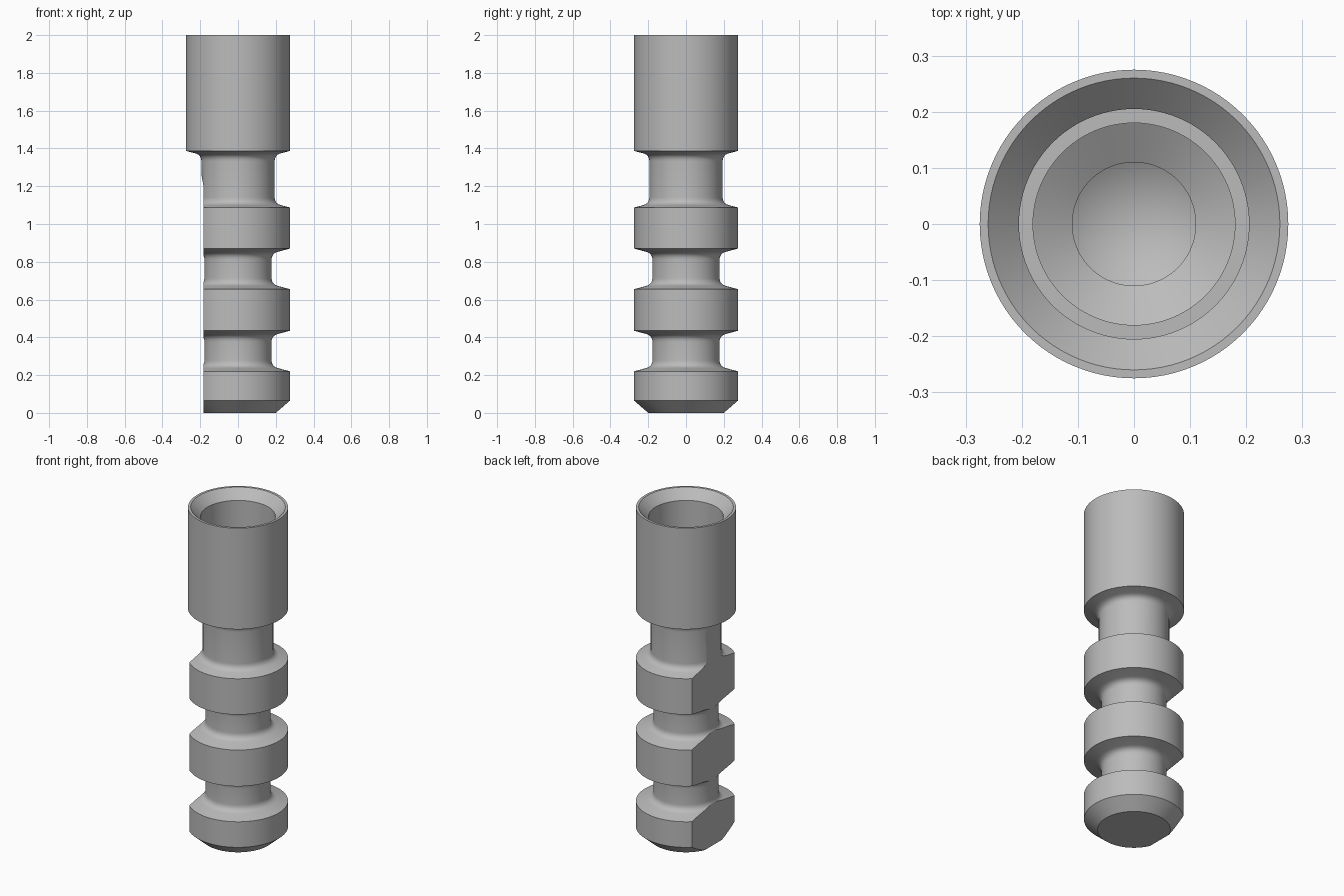
import bpy, bmesh, math
from mathutils import Vector

cube = bpy.data.objects.get("Cube")
if cube:
    bpy.data.objects.remove(cube, do_unlink=True)

SEGMENTS = 96
RIM = 0.275          # radius of the collar and ribs
SLOPE = 0.27         # rise of the groove walls per unit of radius
FILLET = 0.033

steel = bpy.data.materials.new("plain grey")
steel.use_nodes = True
GREY = (0.5, 0.5, 0.5, 1)
steel.diffuse_color = GREY
steel.node_tree.nodes["Principled BSDF"].inputs["Base Color"].default_value = GREY


def fillet(start, corner, end, steps=7):
    """Rounded corner from start to end."""
    a, b, c = Vector(start), Vector(corner), Vector(end)
    ts = [i / steps for i in range(steps + 1)]
    return [tuple(a * (1 - t) ** 2 + b * 2 * t * (1 - t) + c * t * t) for t in ts]


def groove(low, high, neck):
    """Groove with sloping walls and rounded inner corners."""
    def wall(z, up):
        foot = z + up * (RIM - neck) * SLOPE
        return fillet((neck + FILLET, foot - up * FILLET * SLOPE), (neck, foot),
                      (neck, foot + up * FILLET))
    return [(RIM, low)] + wall(low, 1) + wall(high, -1)[::-1] + [(RIM, high)]


def mesh_object(name, bm):
    bmesh.ops.recalc_face_normals(bm, faces=bm.faces)
    mesh = bpy.data.meshes.new(name)
    bm.to_mesh(mesh)
    bm.free()
    obj = bpy.data.objects.new(name, mesh)
    bpy.context.collection.objects.link(obj)
    mesh.materials.append(steel)
    return obj


def lathe(name, profile):
    """Turn a radius/height profile, closed at the axis, into a solid."""
    bm = bmesh.new()
    rings = []
    for r, z in profile:
        count = SEGMENTS if r > 0 else 1
        rings.append([bm.verts.new((r * math.cos(math.tau * i / SEGMENTS),
                                    r * math.sin(math.tau * i / SEGMENTS), z))
                      for i in range(count)])
    for lower, upper in zip(rings, rings[1:]):
        for i in range(SEGMENTS):
            j = (i + 1) % SEGMENTS
            corners = [lower[i % len(lower)], lower[j % len(lower)],
                       upper[j % len(upper)], upper[i % len(upper)]]
            bm.faces.new(list(dict.fromkeys(corners)))
    return mesh_object(name, bm)


# Turned body: chamfered foot, three grooves, collar, then stepped socket
outside = [(0, 0), (0.2, 0), (RIM, 0.065)]
outside += groove(0.22, 0.435, 0.178)
outside += groove(0.655, 0.87, 0.178)
outside += groove(1.087, 1.387, 0.194)
outside += [(RIM, 2)]
socket = [(0.26, 2), (0.205, 1.945), (0.205, 1.52), (0.18, 1.52), (0.18, 1.46),
          (0.11, 1.418), (0.11, 1.1), (0, 1.034)]
body = lathe("grooved_socket_pin", outside + socket)

# Flat along one side, running out on a taper in the upper groove
bm = bmesh.new()
outline = [(-0.5, -0.1), (-0.183, -0.1), (-0.183, 1.2), (-0.2, 1.3), (-0.5, 1.3)]
face = bm.faces.new([bm.verts.new((x, -0.5, z)) for x, z in outline])
extruded = bmesh.ops.extrude_face_region(bm, geom=[face])["geom"]
bmesh.ops.translate(bm, vec=(0, 1, 0),
                    verts=[g for g in extruded if isinstance(g, bmesh.types.BMVert)])
cutter = mesh_object("side_flat_cutter", bm)
cutter.hide_render = True

cut = body.modifiers.new("side_flat", "BOOLEAN")
cut.operation = "DIFFERENCE"
cut.solver = "EXACT"
cut.object = cutter
bpy.ops.object.select_all(action="DESELECT")
body.select_set(True)
bpy.context.view_layer.objects.active = body
bpy.ops.object.modifier_apply(modifier=cut.name)
bpy.data.objects.remove(cutter, do_unlink=True)

bpy.ops.object.shade_smooth_by_angle(angle=math.radians(20))
